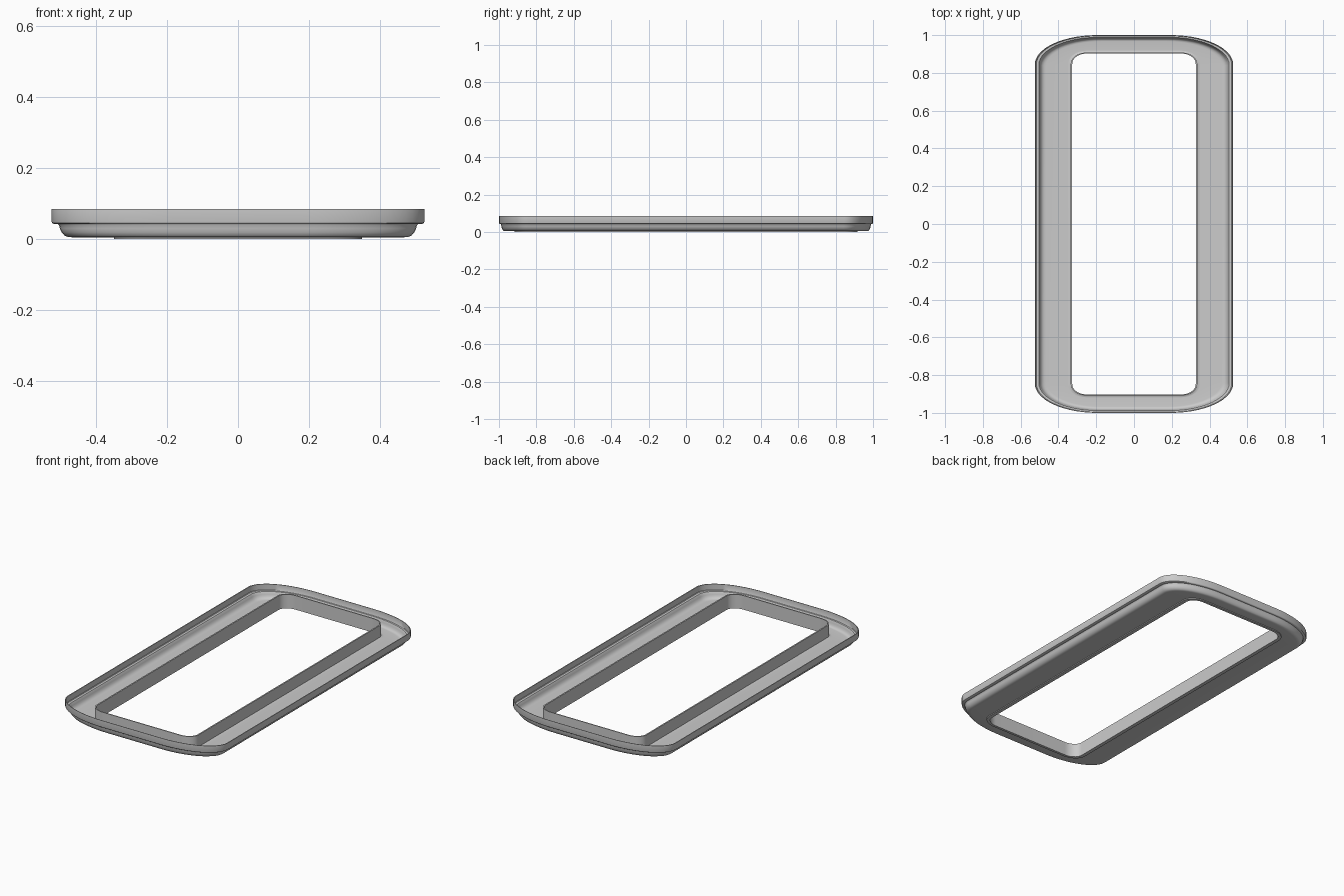
import bpy, bmesh, math

if "Cube" in bpy.data.objects:
    bpy.data.objects.remove(bpy.data.objects["Cube"])

SEG = 14  # steps per corner


def outline(hx, hy, rx, ry, z):
    """Rounded rectangle with elliptical corners, counter-clockwise."""
    pts = []
    for q, (sx, sy) in enumerate([(1, 1), (-1, 1), (-1, -1), (1, -1)]):
        for i in range(SEG + 1):
            a = math.pi / 2 * (q + i / SEG)
            pts.append((sx * (hx - rx) + rx * math.cos(a),
                        sy * (hy - ry) + ry * math.sin(a), z))
    return pts


def ring_solid(name, loops):
    """Skin a closed chain of outlines into a ring-shaped solid."""
    bm = bmesh.new()
    rows = [[bm.verts.new(p) for p in loop] for loop in loops]
    n = len(rows[0])
    for k, a in enumerate(rows):
        b = rows[(k + 1) % len(rows)]
        for i in range(n):
            j = (i + 1) % n
            bm.faces.new((a[i], a[j], b[j], b[i]))
    bmesh.ops.recalc_face_normals(bm, faces=bm.faces[:])
    mesh = bpy.data.meshes.new(name)
    bm.to_mesh(mesh)
    bm.free()
    obj = bpy.data.objects.new(name, mesh)
    bpy.context.collection.objects.link(obj)
    bpy.ops.object.select_all(action='DESELECT')
    obj.select_set(True)
    bpy.context.view_layer.objects.active = obj
    bpy.ops.object.shade_smooth_by_angle(angle=math.radians(35))
    return obj


def outer(inset, z):
    return outline(0.525 - inset, 1.0 - inset * 0.55, 0.33 - inset * 0.6,
                   0.155 - inset * 0.4, z)


def inner(grow, z):
    return outline(0.327 + grow, 0.902 + grow * 0.7, 0.075 + grow,
                   0.055 + grow * 0.7, z)


# Thin tray: upright rim, step, rounded belly and flat floor
outside = [(0, .085), (0, .049), (.002, .045), (.006, .043), (.018, .042),
           (.021, .039), (.023, .030), (.028, .019), (.036, .010),
           (.046, .006), (.058, .005)]
inside = [(.060, .010), (.049, .011), (.040, .015), (.033, .022),
          (.028, .032), (.025, .042), (.021, .047), (.008, .048),
          (.005, .051), (.005, .085)]
ring_solid("tray_shell",
           [outer(*p) for p in outside]
           + [inner(.004, .005), inner(.004, .010)]
           + [outer(*p) for p in inside])

# Upright collar around the opening, with a small foot flange
collar = [(0, 0), (0, .083), (.008, .083), (.008, .013), (.012, .011),
          (.022, .010), (.022, 0)]
ring_solid("opening_collar", [inner(*p) for p in collar])
